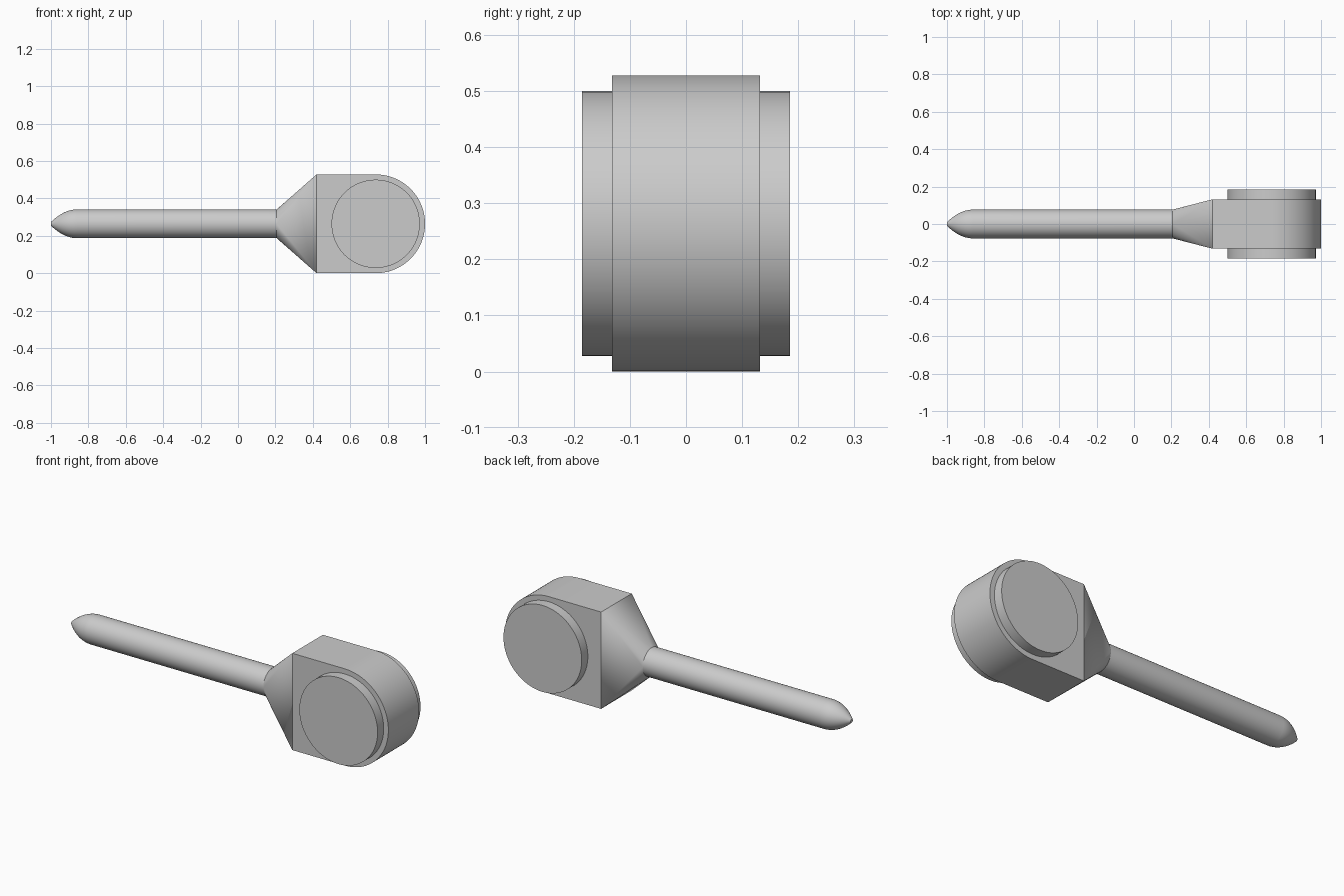
import bpy, bmesh, math

if "Cube" in bpy.data.objects:
    bpy.data.objects.remove(bpy.data.objects["Cube"])

ZC = 0.264            # height of the centre axis
SHAFT_R = 0.077
NECK_X, BODY_X, EYE_X = 0.207, 0.42, 0.736
HALF_Y = 0.132
SEG = 64

grey = bpy.data.materials.new("plain grey")
grey.diffuse_color = (0.6, 0.6, 0.6, 1)
grey.use_nodes = True
grey.node_tree.nodes["Principled BSDF"].inputs["Base Color"].default_value = grey.diffuse_color


def finish(bm, name):
    bmesh.ops.remove_doubles(bm, verts=bm.verts, dist=1e-5)
    bmesh.ops.recalc_face_normals(bm, faces=bm.faces)
    mesh = bpy.data.meshes.new(name)
    bm.to_mesh(mesh)
    bm.free()
    mesh.materials.append(grey)
    ob = bpy.data.objects.new(name, mesh)
    bpy.context.collection.objects.link(ob)
    bpy.ops.object.select_all(action='DESELECT')
    ob.select_set(True)
    bpy.context.view_layer.objects.active = ob
    bpy.ops.object.shade_smooth_by_angle(angle=math.radians(30))
    return ob


def ring(bm, x, r):
    return [bm.verts.new((x, r * math.cos(2 * math.pi * i / SEG),
                          ZC + r * math.sin(2 * math.pi * i / SEG)))
            for i in range(SEG)]


# Shaft with rounded, pointed tip
bm = bmesh.new()
tip = [(-0.86 - 0.14 * u / 10, (SHAFT_R - 0.010) * (1 - (u / 10) ** 2) + 0.010)
       for u in range(10, -1, -1)]
rings = [ring(bm, x, r) for x, r in tip + [(NECK_X, SHAFT_R)]]
for a, b in zip(rings, rings[1:]):
    for i in range(SEG):
        j = (i + 1) % SEG
        bm.faces.new((a[i], a[j], b[j], b[i]))
bm.faces.new(rings[0])
bm.faces.new(rings[-1])
finish(bm, "shaft")

# Neck: round end blending into the rectangular end
bm = bmesh.new()
c = ring(bm, NECK_X, SHAFT_R)
corners = [bm.verts.new((BODY_X, sy * HALF_Y, ZC + sz * ZC))
           for sy, sz in ((1, 1), (-1, 1), (-1, -1), (1, -1))]
for i in range(SEG):
    q = i * 4 // SEG
    bm.faces.new((c[i], c[(i + 1) % SEG], corners[q]))
    if i % (SEG // 4) == 0:
        bm.faces.new((c[i], corners[q - 1], corners[q]))
bm.faces.new(c)
bm.faces.new(corners)
finish(bm, "tapered_neck")

# Head: flat block with a half-round end
bm = bmesh.new()
profile = [(BODY_X, 2 * ZC), (BODY_X, 0)]
profile += [(EYE_X + ZC * math.sin(math.pi * i / 48), ZC - ZC * math.cos(math.pi * i / 48))
            for i in range(49)]
face = bm.faces.new([bm.verts.new((x, -HALF_Y, z)) for x, z in profile])
ext = bmesh.ops.extrude_face_region(bm, geom=[face])
new = [v for v in ext["geom"] if isinstance(v, bmesh.types.BMVert)]
bmesh.ops.translate(bm, verts=new, vec=(0, 2 * HALF_Y, 0))
if not face.is_valid or len(bm.faces) < len(profile) + 2:
    bm.faces.new([v for v in bm.verts if v.co.y < 0])
finish(bm, "rounded_head")

# Round pin through the head, standing proud on both sides
bpy.ops.mesh.primitive_cylinder_add(vertices=96, radius=0.236, depth=0.37,
                                    location=(EYE_X, 0, ZC),
                                    rotation=(math.pi / 2, 0, 0))
pin = bpy.context.object
pin.name = "round_pin"
pin.data.materials.append(grey)
bpy.ops.object.shade_smooth_by_angle(angle=math.radians(30))
